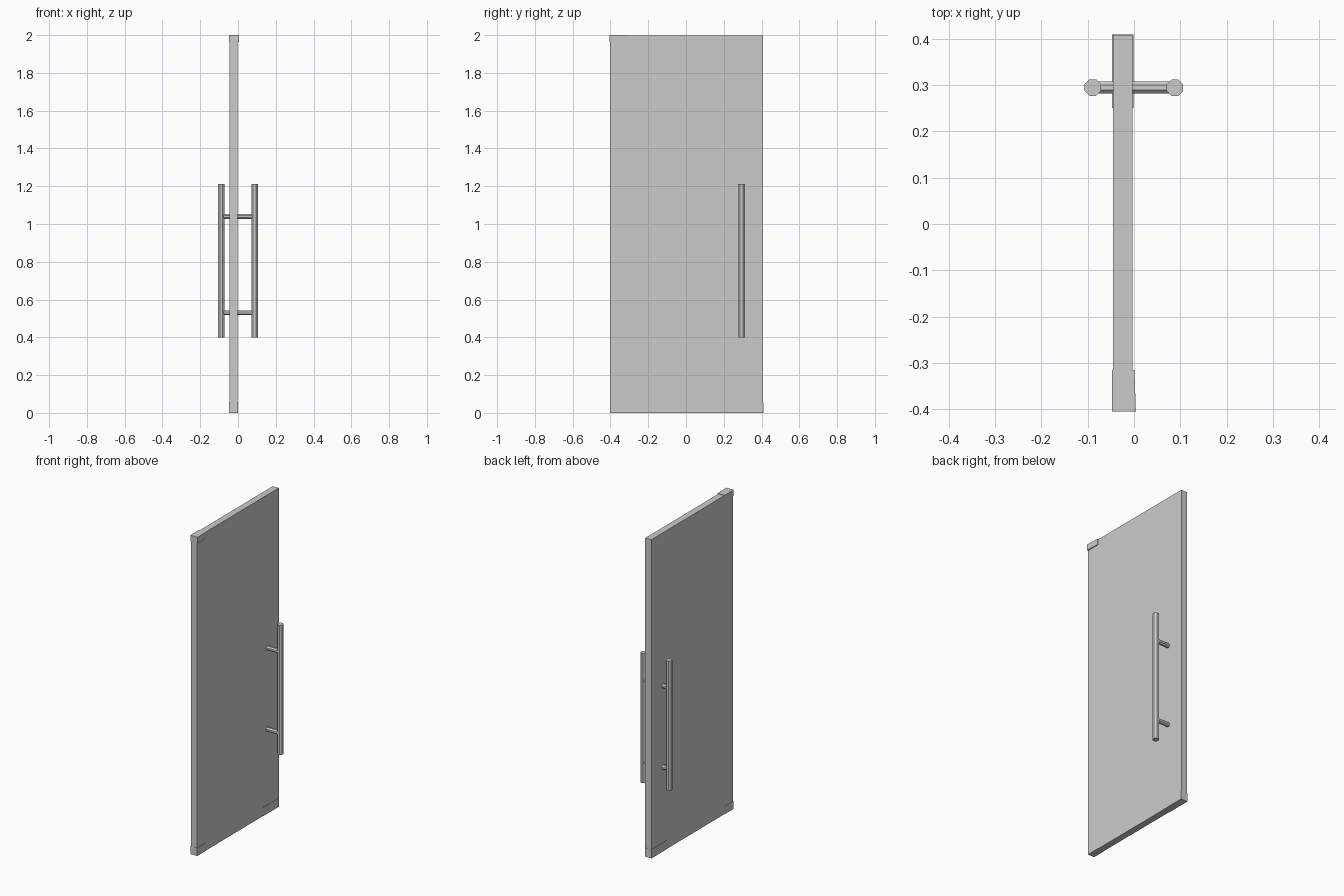
import bpy, bmesh, math
from mathutils import Matrix, Vector

cube = bpy.data.objects.get("Cube")
if cube:
    bpy.data.objects.remove(cube)

# Single flat grey
grey = bpy.data.materials.new("light_grey")
grey.use_nodes = True
COLOUR = (0.6, 0.6, 0.6, 1)
grey.diffuse_color = COLOUR
grey.node_tree.nodes["Principled BSDF"].inputs["Base Color"].default_value = COLOUR


def finish(name, bm):
    mesh = bpy.data.meshes.new(name)
    bm.to_mesh(mesh)
    bm.free()
    mesh.materials.append(grey)
    obj = bpy.data.objects.new(name, mesh)
    bpy.context.collection.objects.link(obj)
    return obj


def box(name, low, high, flare=0):
    low, high = Vector(low), Vector(high)
    bm = bmesh.new()
    bmesh.ops.create_cube(bm, size=1)
    for v in bm.verts:
        front = v.co.y < 0
        v.co = (low + high) / 2 + v.co * (high - low)
        # Widen the hinge end on its +x side
        if front and v.co.x > low.x + 0.01:
            v.co.x += flare
    return finish(name, bm)


def rod(name, radius, start, end, sides=8):
    start, end = Vector(start), Vector(end)
    axis = end - start
    turn = axis.to_track_quat('Z', 'Y').to_matrix().to_4x4()
    spin = Matrix.Rotation(math.pi / sides, 4, 'Z')
    bm = bmesh.new()
    bmesh.ops.create_cone(bm, cap_ends=True, segments=sides, radius1=radius,
                          radius2=radius, depth=axis.length,
                          matrix=Matrix.Translation((start + end) / 2) @ turn @ spin)
    return finish(name, bm)


# Door panel
box("door_panel", (-0.045, -0.402, 0), (-0.003, 0.408, 1.997))

# Hinge patches at the pivot edge and lock patch at the free edge
box("top_hinge_patch", (-0.047, -0.405, 1.963), (0.001, -0.315, 2.0), 0.003)
box("bottom_hinge_patch", (-0.047, -0.403, 0), (-0.001, -0.315, 0.05))
box("lock_patch", (-0.047, 0.25, 0), (-0.001, 0.409, 0.055))

# Pull bars on both sides, joined by through posts
Y = 0.294
for side, x in (("left", 0.088), ("right", -0.089)):
    rod(side + "_pull_bar", 0.019, (x, Y, 0.4), (x, Y, 1.212))
for level, z in (("lower", 0.53), ("upper", 1.04)):
    rod(level + "_handle_post", 0.014, (-0.08, Y, z), (0.08, Y, z))
